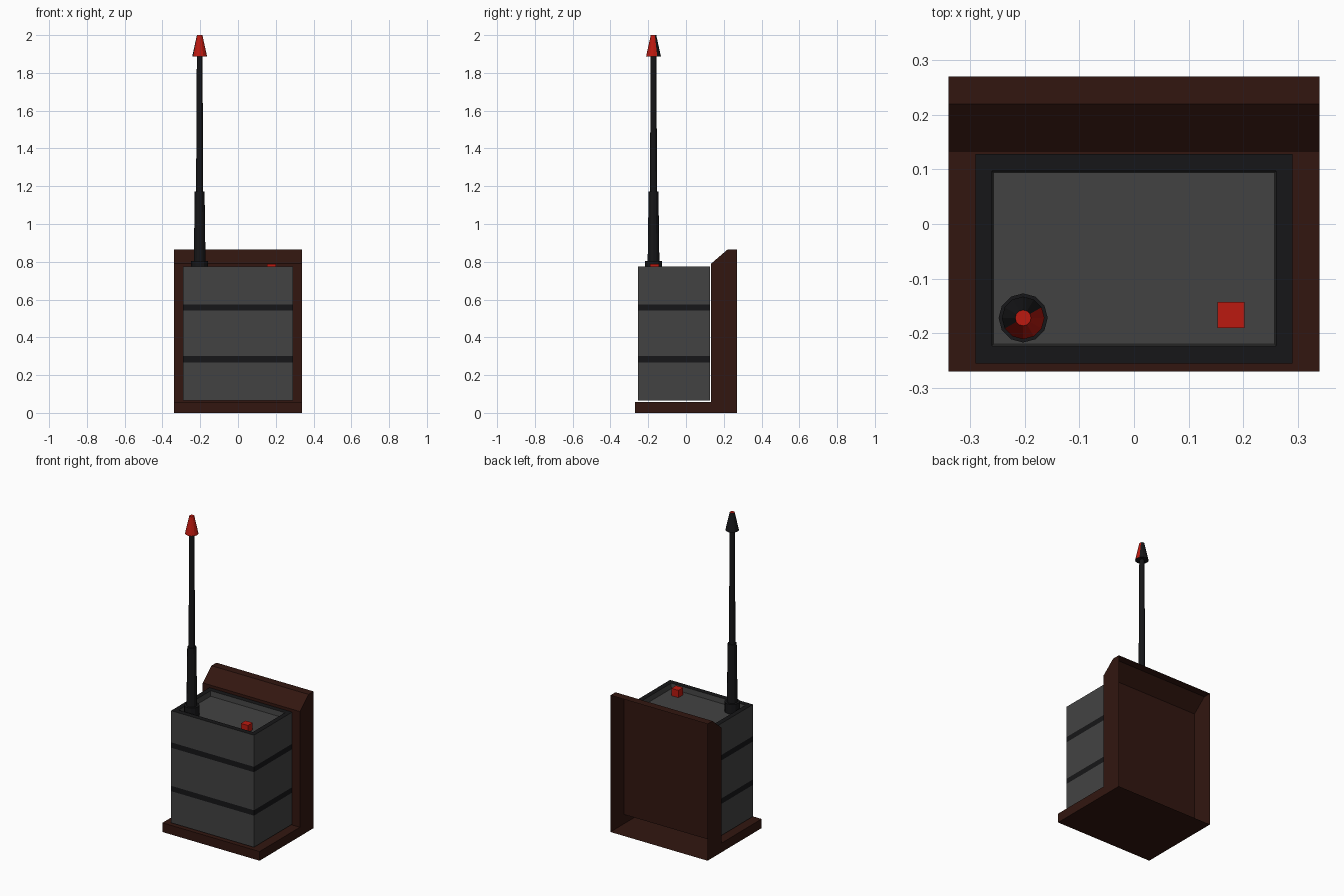
import bpy, bmesh, math

if "Cube" in bpy.data.objects:
    bpy.data.objects.remove(bpy.data.objects["Cube"])


def material(name, rgb):
    m = bpy.data.materials.new(name)
    m.diffuse_color = (*rgb, 1)
    m.use_nodes = True
    m.node_tree.nodes["Principled BSDF"].inputs["Base Color"].default_value = m.diffuse_color
    return m


BROWN = material("brown", (0.032, 0.008, 0.005))
GREY = material("dark_grey", (0.055, 0.055, 0.055))
BLACK = material("black", (0.008, 0.008, 0.009))
RED = material("red", (0.50, 0.010, 0.005))


def finish(name, bm, mats):
    me = bpy.data.meshes.new(name)
    bm.normal_update()
    bm.to_mesh(me)
    bm.free()
    for m in mats:
        me.materials.append(m)
    ob = bpy.data.objects.new(name, me)
    bpy.context.collection.objects.link(ob)
    return ob


def loft(name, rings, bands, cap, mats):
    """Skin a stack of rings; bands gives each band's material slot."""
    bm = bmesh.new()
    loops = [[bm.verts.new(p) for p in ring] for ring in rings]
    n = len(loops[0])
    for lo, hi, slot in zip(loops, loops[1:], bands):
        for i in range(n):
            j = (i + 1) % n
            f = bm.faces.new((lo[i], lo[j], hi[j], hi[i]))
            f.material_index = slot(i) if callable(slot) else slot
    bm.faces.new(loops[0][::-1])
    bm.faces.new(loops[-1]).material_index = cap
    return finish(name, bm, mats)


def rect(x0, x1, y0, y1, z):
    return [(x0, y0, z), (x1, y0, z), (x1, y1, z), (x0, y1, z)]


def circle(r, z, cx=-0.203, cy=-0.172, n=12):
    return [(cx + r * math.cos(2 * math.pi * i / n),
             cy + r * math.sin(2 * math.pi * i / n), z) for i in range(n)]


# L-shaped cradle: side profile extruded across x, hollow with an open back
profile = [(0.27, 0), (-0.27, 0), (-0.27, 0.058), (0.133, 0.058),
           (0.133, 0.79), (0.22, 0.865), (0.27, 0.865)]
bm = bmesh.new()
left = [bm.verts.new((-0.34, y, z)) for y, z in profile]
right = [bm.verts.new((0.34, y, z)) for y, z in profile]
for i in range(len(profile) - 1):
    bm.faces.new((left[i], left[i + 1], right[i + 1], right[i]))
bm.faces.new(left[::-1])
bm.faces.new(right)
for f in bm.faces:
    f.normal_update()
# the first strip is the underside, so it must face down
if bm.faces[:][0].normal.z > 0:
    bmesh.ops.reverse_faces(bm, faces=bm.faces[:6])
for f in bm.faces[:][6:]:
    if f.normal.x * f.calc_center_median().x < 0:
        f.normal_flip()
finish("cradle", bm, [BROWN])

# Radio body: grey with two black stripes, black rim, sunken top panel
rings = [rect(-0.29, 0.29, -0.255, 0.128, z)
         for z in (0.066, 0.266, 0.300, 0.541, 0.575, 0.775)]
rings += [rect(-0.26, 0.26, -0.223, 0.097, 0.775),
          rect(-0.257, 0.257, -0.220, 0.094, 0.742)]
loft("body", rings, [0, 1, 0, 1, 0, 1, 0], 0, [GREY, BLACK])

# Red push button on the top panel
loft("button", [rect(0.153, 0.202, -0.19, -0.143, z) for z in (0.742, 0.788)],
     [0], 0, [RED])

# Stepped antenna
for name, r0, r1, z0, z1 in (("antenna_socket", 0.045, 0.045, 0.742, 0.803),
                             ("antenna_lower", 0.031, 0.026, 0.803, 1.172),
                             ("antenna_upper", 0.019, 0.015, 1.172, 1.89)):
    loft(name, [circle(r0, z0), circle(r1, z1)], [0], 0, [BLACK])

# Antenna tip: red on the front-right half, black behind
loft("antenna_tip", [circle(0.039, 1.888), circle(0.0145, 2.0)],
     [lambda i: 0 if 1 <= i <= 6 else 1], 1, [BLACK, RED])
